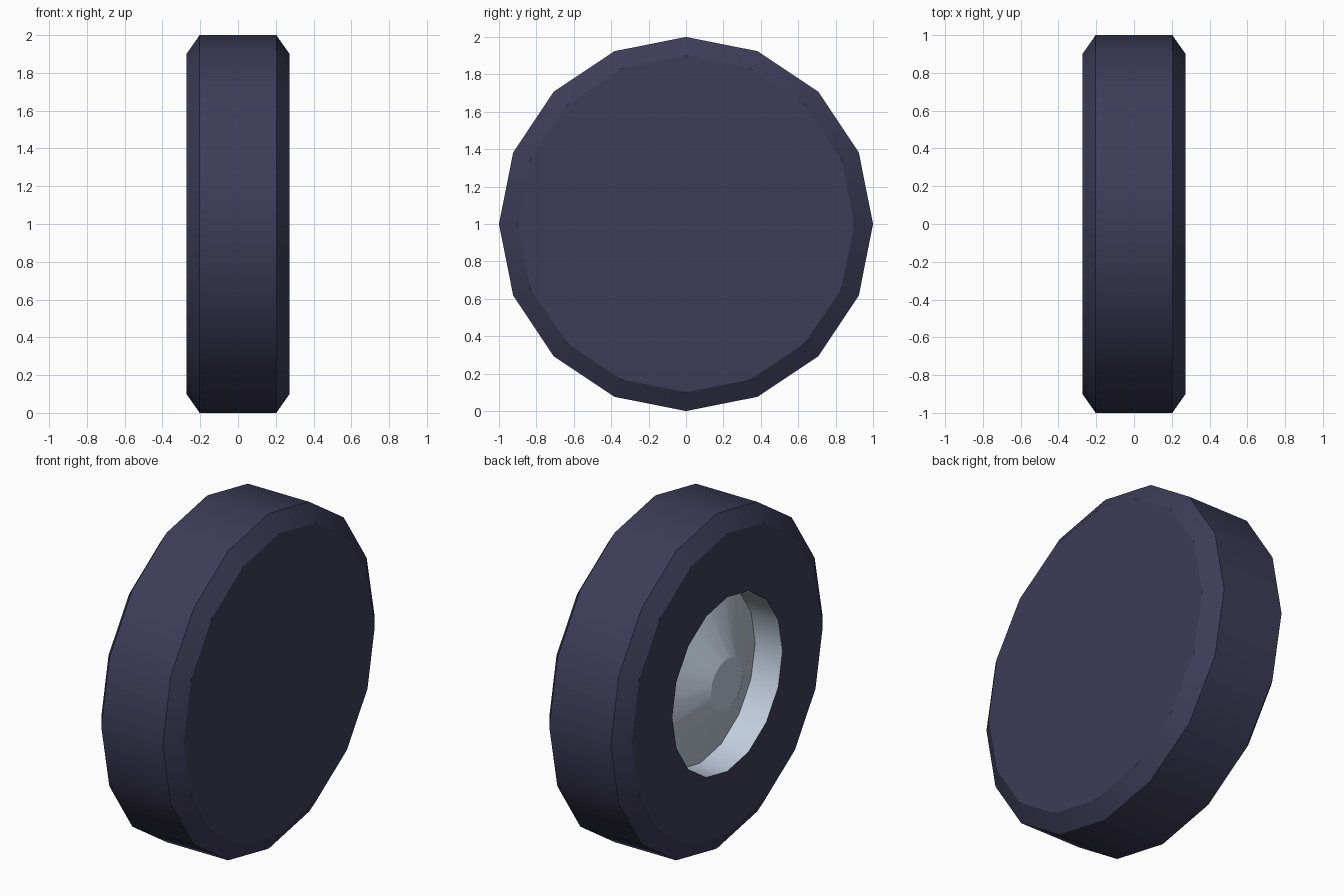
import bpy, math

if "Cube" in bpy.data.objects:
    bpy.data.objects.remove(bpy.data.objects["Cube"])

SIDES = 16
CENTRE_Z = 1.0


def srgb(r, g, b):
    def lin(c):
        c /= 255
        return c / 12.92 if c <= 0.04045 else ((c + 0.055) / 1.055) ** 2.4
    return (lin(r), lin(g), lin(b), 1.0)


def material(name, colour):
    m = bpy.data.materials.new(name)
    m.diffuse_color = colour
    m.use_nodes = True
    m.node_tree.nodes["Principled BSDF"].inputs["Base Color"].default_value = m.diffuse_color
    return m


def lathe_x(name, profile, mat, cap_start=False, cap_end=False):
    """Turn (x, radius) points around the wheel axle, walking from +x to -x."""
    verts, faces = [], []
    for x, r in profile:
        for i in range(SIDES):
            t = 2 * math.pi * i / SIDES
            verts.append((x, r * math.cos(t), CENTRE_Z + r * math.sin(t)))
    for k in range(len(profile) - 1):
        a, b = k * SIDES, (k + 1) * SIDES
        for i in range(SIDES):
            j = (i + 1) % SIDES
            faces.append((a + i, b + i, b + j, a + j))
    if cap_start:
        faces.append(tuple(range(SIDES)))
    if cap_end:
        last = (len(profile) - 1) * SIDES
        faces.append(tuple(last + i for i in reversed(range(SIDES))))
    mesh = bpy.data.meshes.new(name)
    mesh.from_pydata(verts, [], faces)
    mesh.materials.append(mat)
    obj = bpy.data.objects.new(name, mesh)
    bpy.context.collection.objects.link(obj)
    # smooth around the wheel, sharp at the profile corners
    bpy.ops.object.select_all(action='DESELECT')
    obj.select_set(True)
    bpy.context.view_layer.objects.active = obj
    bpy.ops.object.shade_smooth_by_angle(angle=math.radians(25))
    return obj


rubber = material("dark rubber", srgb(62, 60, 88))
metal = material("pale metal", srgb(194, 206, 222))

# Tyre: closed inner side, chamfered tread, open hole on the outer side
lathe_x("tyre", [(0.273, 0.9), (0.203, 1.0), (-0.203, 1.0),
                 (-0.273, 0.9), (-0.273, 0.52)], rubber, cap_start=True)

# Rim: recessed wall, cone rising back out to a flat hub
lathe_x("rim", [(-0.273, 0.52), (-0.093, 0.52), (-0.27, 0.15)],
        metal, cap_end=True)
